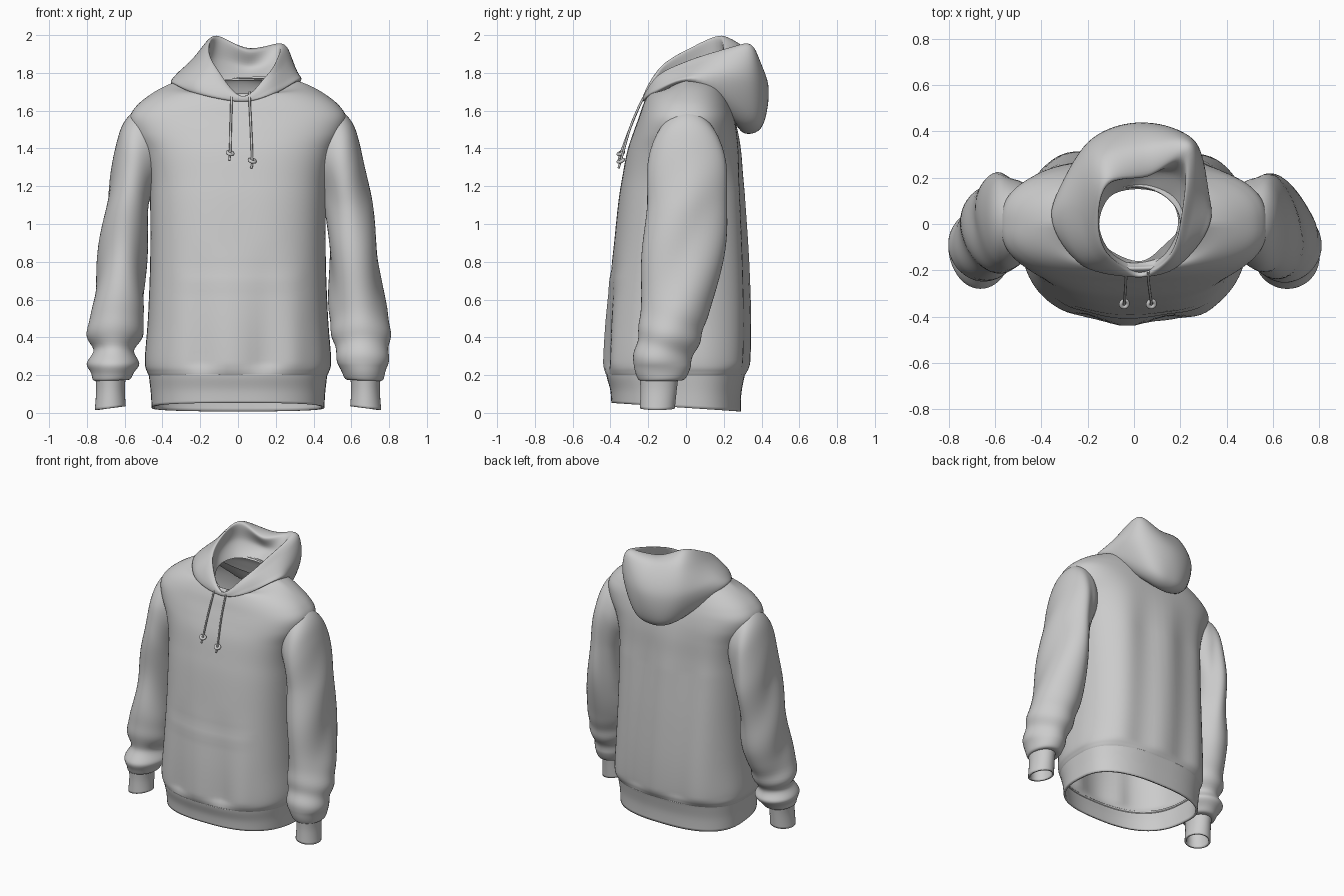
import bpy, bmesh
from math import sin, cos, pi, exp, copysign
from mathutils import Vector


def catmull(p0, p1, p2, p3, t):
    return 0.5 * (2 * p1 + (p2 - p0) * t + (2 * p0 - 5 * p1 + 4 * p2 - p3) * t * t
                  + (3 * p1 - p0 - 3 * p2 + p3) * t ** 3)


def resample(pts, steps, closed):
    n, out = len(pts), []
    pick = (lambda i: pts[i % n]) if closed else (lambda i: pts[min(max(i, 0), n - 1)])
    for i in range(n if closed else n - 1):
        for s in range(steps):
            out.append(catmull(pick(i - 1), pick(i), pick(i + 1), pick(i + 2), s / steps))
    if not closed:
        out.append(pts[-1].copy())
    return out


def loft(name, rings, steps, warp=None, thickness=0.01):
    """Smooth tube through closed rings that all have the same point count."""
    cols = [resample(list(c), steps, False) for c in zip(*rings)]
    bm = bmesh.new()
    grid = [[bm.verts.new(warp(p) if warp else p) for p in c] for c in cols]
    n = len(grid)
    for i in range(n):
        a, b = grid[i], grid[(i + 1) % n]
        for j in range(len(a) - 1):
            bm.faces.new((a[j], b[j], b[j + 1], a[j + 1]))
    bmesh.ops.recalc_face_normals(bm, faces=bm.faces)
    me = bpy.data.meshes.new(name)
    bm.to_mesh(me)
    bm.free()
    me.shade_smooth()
    ob = bpy.data.objects.new(name, me)
    bpy.context.collection.objects.link(ob)
    if thickness:
        m = ob.modifiers.new("cloth", 'SOLIDIFY')
        m.thickness, m.offset = thickness, 0
    return ob


def sgn_pow(v, e):
    return copysign(abs(v) ** e, v)


def torso_ring(z, hw, yf, yb, drop=0.0, tilt=0.0, p=2.6, n=96):
    ring = []
    for i in range(n):
        a = 2 * pi * i / n
        c, s = sgn_pow(cos(a), 2 / p), sgn_pow(sin(a), 2 / p)
        y = s * yb if s > 0 else -s * yf
        ring.append(Vector((hw * c, y, z - drop * max(0, -s) + tilt * y)))
    return ring


def bump(v, centre, width):
    return exp(-((v - centre) / width) ** 2)


# Torso with front and back drape folds and a faint pocket line
def drape(p):
    x, y, z = p
    low = max(0, min(1, (0.9 - z) / 0.6)) * min(1, max(0, (z - 0.2) / 0.06))
    long = max(0, min(1, (1.55 - z) / 0.4)) * min(1, max(0, (z - 0.2) / 0.06))
    if y < -0.05:
        d = 0.014 * bump(x, -0.03, 0.07) - 0.022 * bump(x, 0.14, 0.07) - 0.018 * bump(x, -0.2, 0.06)
        d += 0.01 * bump(x, 0.3, 0.06)
        pocket = 0.007 * max(0, 1 - (x / 0.36) ** 4) * bump(z, 0.71, 0.03)
        pocket -= 0.012 * max(0, 1 - (x / 0.33) ** 4) * bump(z, 0.74, 0.016)
        return Vector((x, y - d * low - pocket, z))
    if y > 0.05:
        return Vector((x, y + 0.012 * sin(x * 19 + z * 1.2 + 0.8) * long, z))
    return Vector(p)


body = [torso_ring(*r) for r in (
    (0.185, 0.455, -0.405, 0.295), (0.215, 0.475, -0.42, 0.313), (0.28, 0.488, -0.422, 0.325),
    (0.5, 0.472, -0.412, 0.328), (0.8, 0.46, -0.385, 0.318), (1.1, 0.46, -0.355, 0.3),
    (1.25, 0.468, -0.332, 0.29), (1.38, 0.5, -0.307, 0.283), (1.48, 0.55, -0.275, 0.27),
    (1.56, 0.568, -0.246, 0.252), (1.62, 0.535, -0.226, 0.236, 0.0, 0, 2.5),
    (1.675, 0.47, -0.206, 0.218, 0.01, 0, 2.4), (1.725, 0.385, -0.192, 0.2, 0.04, 0, 2.3),
    (1.76, 0.29, -0.184, 0.18, 0.09, 0, 2.1), (1.775, 0.2, -0.172, 0.16, 0.125, 0, 2))]
loft("body", body, 8, drape)

# Ribbed hem band, lower at the back
hem = [torso_ring(*r) for r in (
    (0.027, 0.45, -0.388, 0.283, 0, -0.068), (0.11, 0.455, -0.394, 0.286, 0, -0.03),
    (0.18, 0.463, -0.41, 0.3), (0.205, 0.466, -0.415, 0.306))]
loft("hem_band", hem, 4, None, 0.014)


# Sleeves and cuffs: each section is outer x,z / inner x,z / front y / back y
def arm_ring(side, xo, zo, xi, zi, yf, yb, n=48):
    ring = []
    for i in range(n):
        a = 2 * pi * i / n
        t = 0.5 + 0.5 * cos(a)
        ring.append(Vector((side * (xi + (xo - xi) * t), (yf + yb) / 2 + (yb - yf) / 2 * sin(a),
                            zi + (zo - zi) * t)))
    return ring


SLEEVE = ((0.49, 1.60, 0.40, 1.24, -0.13, 0.14), (0.555, 1.585, 0.425, 1.2, -0.165, 0.18),
          (0.608, 1.52, 0.45, 1.15, -0.192, 0.21), (0.645, 1.4, 0.47, 1.06, -0.205, 0.225),
          (0.685, 1.2, 0.48, 0.95, -0.21, 0.22), (0.725, 0.95, 0.485, 0.78, -0.22, 0.195),
          (0.76, 0.68, 0.49, 0.58, -0.235, 0.15), (0.79, 0.45, 0.51, 0.42, -0.255, 0.095),
          (0.79, 0.31, 0.53, 0.3, -0.265, 0.045), (0.78, 0.235, 0.545, 0.24, -0.265, 0.02),
          (0.765, 0.18, 0.57, 0.185, -0.25, -0.01), (0.745, 0.175, 0.6, 0.18, -0.235, -0.05))
CUFF = ((0.75, 0.2, 0.6, 0.2, -0.24, -0.045), (0.745, 0.12, 0.605, 0.12, -0.235, -0.055),
        (0.752, 0.015, 0.6, 0.035, -0.238, -0.065))

for side, label in ((1, "right"), (-1, "left")):
    def crumple(p, side=side):
        x, y, z = p
        k = min(1, max(0, (1.4 - z) / 0.3)) * min(1, max(0, (z - 0.18) / 0.08))
        fold = 0.009 * sin(11 * z - 16 * y * side + 1.5 * side)
        fold += 0.007 * sin(36 * z + 12 * y) * bump(z, 0.34, 0.14)
        if side < 0:  # the left sleeve slumps into a roll above the cuff
            fold += 0.022 * bump(z, 0.245, 0.04) - 0.022 * bump(z, 0.335, 0.045) - 0.008
        centre_y = -0.12 + 0.12 * min(1, z)
        # long hollow down the back of the arm
        hollow = -0.025 * bump(abs(x), 0.53, 0.04) * (y > 0.08) * bump(z, 1.1, 0.35)
        out = Vector((abs(x) - 0.62 - 0.04 * (0.8 - z), y - centre_y, 0)).normalized()
        q = out * fold * k
        return Vector((x + side * q.x, y + q.y + hollow, z))

    loft(label + "_sleeve", [arm_ring(side, *r) for r in SLEEVE], 8, crumple)
    loft(label + "_cuff", [arm_ring(side, *r) for r in CUFF], 5, None, 0.012)

# Hood lying back: loops run front, front right, right, back right, back, ... front left
NECK = ((.02, -.18, 1.65), (.13, -.13, 1.68), (.19, .0, 1.74), (.15, .11, 1.76),
        (.03, .15, 1.76), (-.1, .12, 1.76), (-.15, .0, 1.74), (-.1, -.12, 1.68))
LINING = ((.02, -.195, 1.66), (.15, -.13, 1.73), (.215, .03, 1.79), (.2, .19, 1.84),
          (.05, .23, 1.83), (-.12, .17, 1.87), (-.17, .03, 1.83), (-.12, -.12, 1.76))
RIM = ((.02, -.215, 1.675), (.15, -.145, 1.785), (.205, .03, 1.87), (.215, .28, 1.945),
       (.06, .21, 1.92), (-.11, .18, 1.995), (-.155, .03, 1.935), (-.12, -.125, 1.835))
CROWN = ((.02, -.227, 1.675), (.18, -.15, 1.775), (.255, .06, 1.85), (.255, .34, 1.93),
         (.06, .34, 1.91), (-.16, .28, 1.93), (-.225, .05, 1.88), (-.165, -.145, 1.81))
WIDE = ((.02, -.23, 1.66), (.2, -.16, 1.735), (.315, .06, 1.80), (.265, .35, 1.77),
        (.04, .435, 1.74), (-.2, .35, 1.75), (-.32, .08, 1.80), (-.23, -.16, 1.75))
LOWER = ((.02, -.222, 1.648), (.2, -.172, 1.695), (.335, .05, 1.765), (.19, .345, 1.57),
         (.02, .405, 1.52), (-.16, .34, 1.56), (-.355, .06, 1.745), (-.23, -.17, 1.695))
UNDER = ((.02, -.19, 1.645), (.17, -.14, 1.69), (.3, .04, 1.74), (.16, .25, 1.55),
         (.02, .3, 1.485), (-.14, .25, 1.54), (-.31, .05, 1.73), (-.2, -.13, 1.69))
TUCK = ((.02, -.16, 1.65), (.12, -.1, 1.70), (.22, .03, 1.75), (.13, .17, 1.67),
        (.02, .22, 1.62), (-.12, .17, 1.66), (-.22, .03, 1.75), (-.12, -.1, 1.70))
loops = [resample([Vector(p) for p in lp], 10, True)
         for lp in (NECK, LINING, RIM, CROWN, WIDE, LOWER, UNDER, TUCK)]
loft("hood", loops, 8, None, 0)


# Drawstrings with knotted ends
def cord(name, pts, radius):
    cu = bpy.data.curves.new(name, 'CURVE')
    cu.dimensions, cu.bevel_depth, cu.bevel_resolution = '3D', radius, 2
    cu.use_fill_caps = True
    sp = cu.splines.new('POLY')
    path = resample([Vector(p) for p in pts], 6, False)
    sp.points.add(len(path) - 1)
    for q, p in zip(sp.points, path):
        q.co = (*p, 1)
    ob = bpy.data.objects.new(name, cu)
    bpy.context.collection.objects.link(ob)


for label, x0, x1, zk in (("left", -0.035, -0.042, 1.375), ("right", 0.062, 0.075, 1.335)):
    cord(label + "_drawstring", ((x0, -.205, 1.70), (x0, -.24, 1.64), ((x0 + x1) / 2, -.295, 1.51),
                                 (x1, -.345, zk), (x1 - .005, -.357, zk - .04)), 0.006)
    bpy.ops.mesh.primitive_torus_add(location=(x1, -.345, zk), rotation=(0.4, 0.3, 0),
                                     major_radius=0.015, minor_radius=0.009,
                                     major_segments=20, minor_segments=10)
    knot = bpy.context.object
    knot.name = label + "_drawstring_knot"
    knot.data.shade_smooth()
